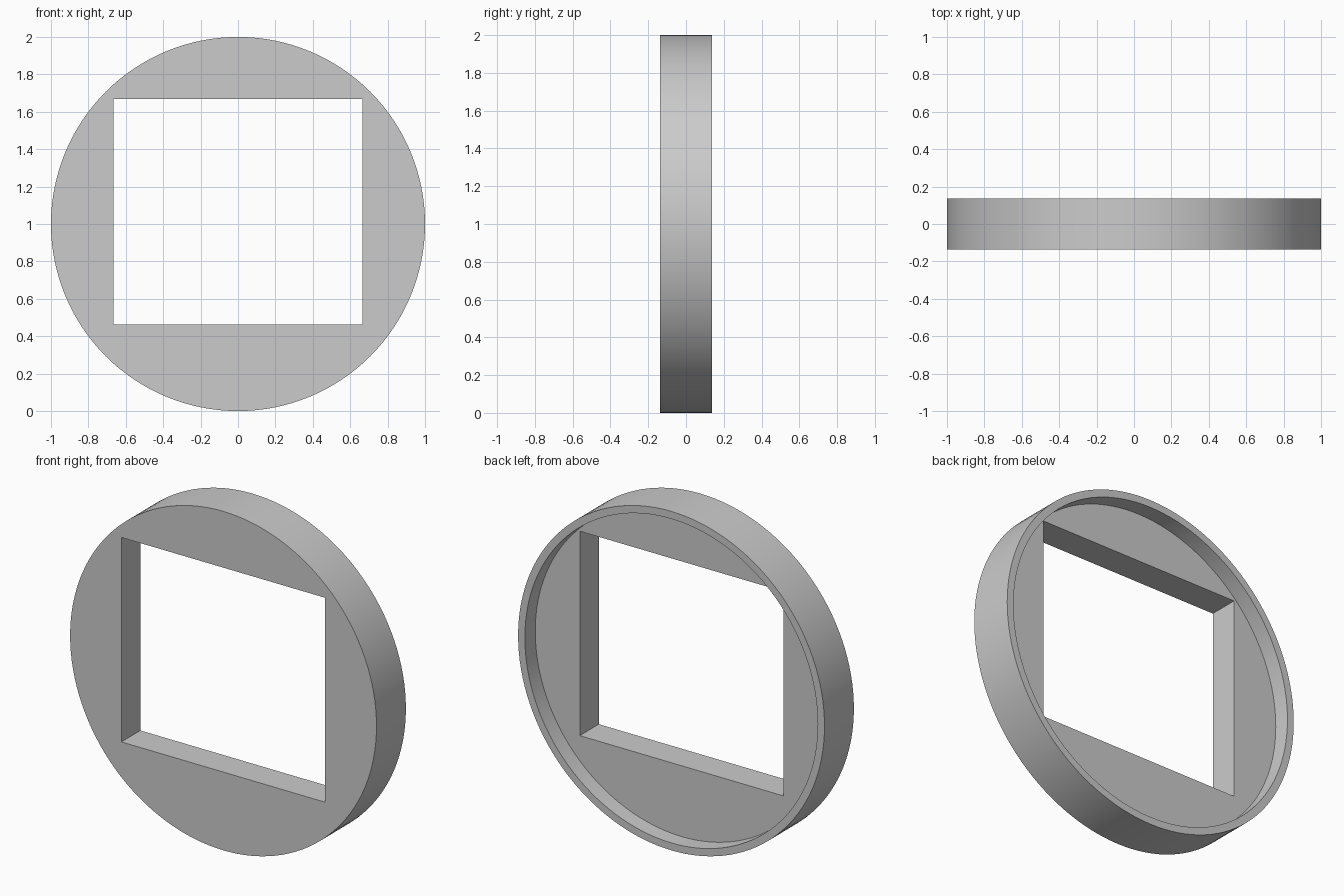
import bpy
import math

cube = bpy.data.objects.get("Cube")
if cube:
    bpy.data.objects.remove(cube, do_unlink=True)

HALF = 0.137        # half of the ring depth
PLATE = 0.177       # thickness of the front plate
RIM_INNER = 0.956   # inner radius of the back rim
SIDES = 128

grey = bpy.data.materials.new("plain grey")
grey.use_nodes = True
colour = (0.6, 0.6, 0.6, 1)
grey.diffuse_color = colour
grey.node_tree.nodes["Principled BSDF"].inputs["Base Color"].default_value = colour


def disc(name, radius, y0, y1):
    """Cylinder lying along y, centred at z = 1."""
    bpy.ops.mesh.primitive_cylinder_add(
        vertices=SIDES, radius=radius, depth=y1 - y0,
        location=(0, (y0 + y1) / 2, 1), rotation=(math.pi / 2, 0, 0))
    ob = bpy.context.object
    ob.name = name
    ob.data.materials.append(grey)
    return ob


def cut(target, cutter):
    """Subtract the cutter and hide it."""
    mod = target.modifiers.new(cutter.name, "BOOLEAN")
    mod.operation = "DIFFERENCE"
    mod.solver = "EXACT"
    mod.object = cutter
    bpy.context.view_layer.objects.active = target
    bpy.ops.object.modifier_apply(modifier=mod.name)
    bpy.data.objects.remove(cutter, do_unlink=True)


# Round body
body = disc("round_frame", 1.0, -HALF, HALF)

# Shallow recess in the back, leaving a thin rim
recess = disc("recess_cutter", RIM_INNER, -HALF + PLATE, HALF + 0.2)
recess.hide_render = True
cut(body, recess)

# Rectangular window through the plate
bpy.ops.mesh.primitive_cube_add(size=1, location=(0, 0, 1.065))
window = bpy.context.object
window.name = "window_cutter"
window.scale = (1.33, 1, 1.206)
window.data.materials.append(grey)
window.hide_render = True
bpy.context.view_layer.update()
cut(body, window)

# Smooth round walls, sharp corners
bpy.ops.object.select_all(action="DESELECT")
body.select_set(True)
bpy.context.view_layer.objects.active = body
bpy.ops.object.shade_smooth_by_angle(angle=math.radians(30))
